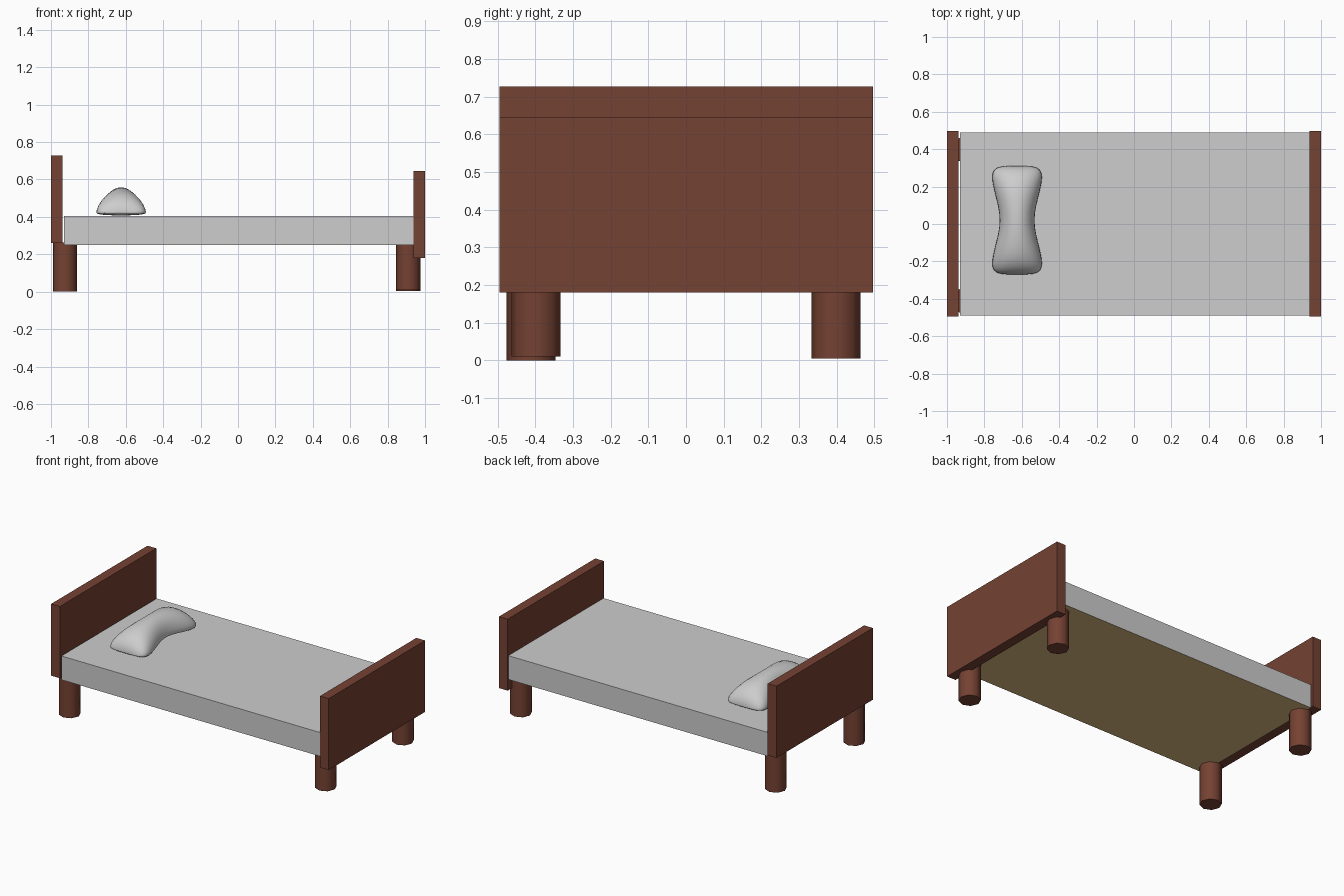
import bpy, bmesh, math

if "Cube" in bpy.data.objects:
    bpy.data.objects.remove(bpy.data.objects["Cube"])


def material(name, rgb):
    m = bpy.data.materials.new(name)
    m.diffuse_color = (*rgb, 1)
    m.use_nodes = True
    m.node_tree.nodes["Principled BSDF"].inputs["Base Color"].default_value = m.diffuse_color
    return m


WOOD = material("dark_wood", (0.178, 0.054, 0.033))
LINEN = material("grey_linen", (0.61, 0.61, 0.61))
BASE = material("tan_base", (0.70, 0.50, 0.22))


def finish(name, bm, mats, smooth=None):
    bmesh.ops.recalc_face_normals(bm, faces=bm.faces)
    me = bpy.data.meshes.new(name)
    bm.to_mesh(me)
    bm.free()
    ob = bpy.data.objects.new(name, me)
    bpy.context.collection.objects.link(ob)
    for m in mats:
        me.materials.append(m)
    if smooth:
        bpy.ops.object.select_all(action='DESELECT')
        ob.select_set(True)
        bpy.context.view_layer.objects.active = ob
        bpy.ops.object.shade_smooth_by_angle(angle=math.radians(smooth))
    return ob


def box(name, lo, hi, mats):
    bm = bmesh.new()
    bmesh.ops.create_cube(bm, size=1)
    for v in bm.verts:
        v.co = [(a + b) / 2 + c * (b - a) for a, b, c in zip(lo, hi, v.co)]
    return finish(name, bm, mats)


# End boards
box("headboard", (-1, -0.495, 0.26), (-0.937, 0.497, 0.727), [WOOD])
box("footboard", (0.937, -0.495, 0.18), (1, 0.497, 0.645), [WOOD])

# Mattress with a tan underside
mattress = box("mattress", (-0.93, -0.49, 0.25), (0.94, 0.49, 0.405), [LINEN, BASE])
for p in mattress.data.polygons:
    p.material_index = 1 if p.normal.z < -0.5 else 0

# Eight-sided legs
for name, x, y, z0 in (("front_head_leg", -0.925, -0.411, 0.0),
                       ("back_head_leg", -0.925, 0.398, 0.005),
                       ("front_foot_leg", 0.91, -0.398, 0.01),
                       ("back_foot_leg", 0.91, 0.398, 0.005)):
    bm = bmesh.new()
    bmesh.ops.create_cone(bm, cap_ends=True, segments=8, radius1=0.065, radius2=0.065, depth=1)
    for v in bm.verts:
        v.co = (v.co.x + x, v.co.y + y, z0 if v.co.z < 0 else 0.262)
    finish(name, bm, [WOOD], 50)


# Pillow: domed sections lofted along y, pinched and arched in the middle
def spow(v, e):
    return math.copysign(abs(v) ** e, v)


bm = bmesh.new()
rings, N, M = [], 28, 24
for i in range(M + 1):
    t = 0.9995 * math.sin(math.pi * (i / M - 0.5))
    s = min(abs(t) / 0.88, 1)
    s = s * s * (3 - 2 * s)
    w = (0.093 + 0.042 * s) * (1 - abs(t) ** 14) ** 0.25
    top = 0.135 * (1 - 0.33 * t * t) * (1 - abs(t) ** 6) ** 0.5
    low = 0.018 * (1 - abs(t) ** 6) ** 0.5
    mid = 0.423 + 0.02 * (1 - s)
    top -= 0.02 * (1 - s)
    ring = []
    for k in range(N):
        a = 2 * math.pi * k / N
        c, d = math.cos(a), math.sin(a)
        z = mid + (top * abs(d) ** 1.1 if d > 0 else low * spow(d, 0.7))
        ring.append(bm.verts.new((-0.625 + w * spow(c, 0.95), 0.02 + 0.29 * t, z)))
    rings.append(ring)
for r0, r1 in zip(rings, rings[1:]):
    for k in range(N):
        bm.faces.new((r0[k], r0[(k + 1) % N], r1[(k + 1) % N], r1[k]))
bm.faces.new(rings[0])
bm.faces.new(rings[-1])
finish("pillow", bm, [LINEN], 80)
